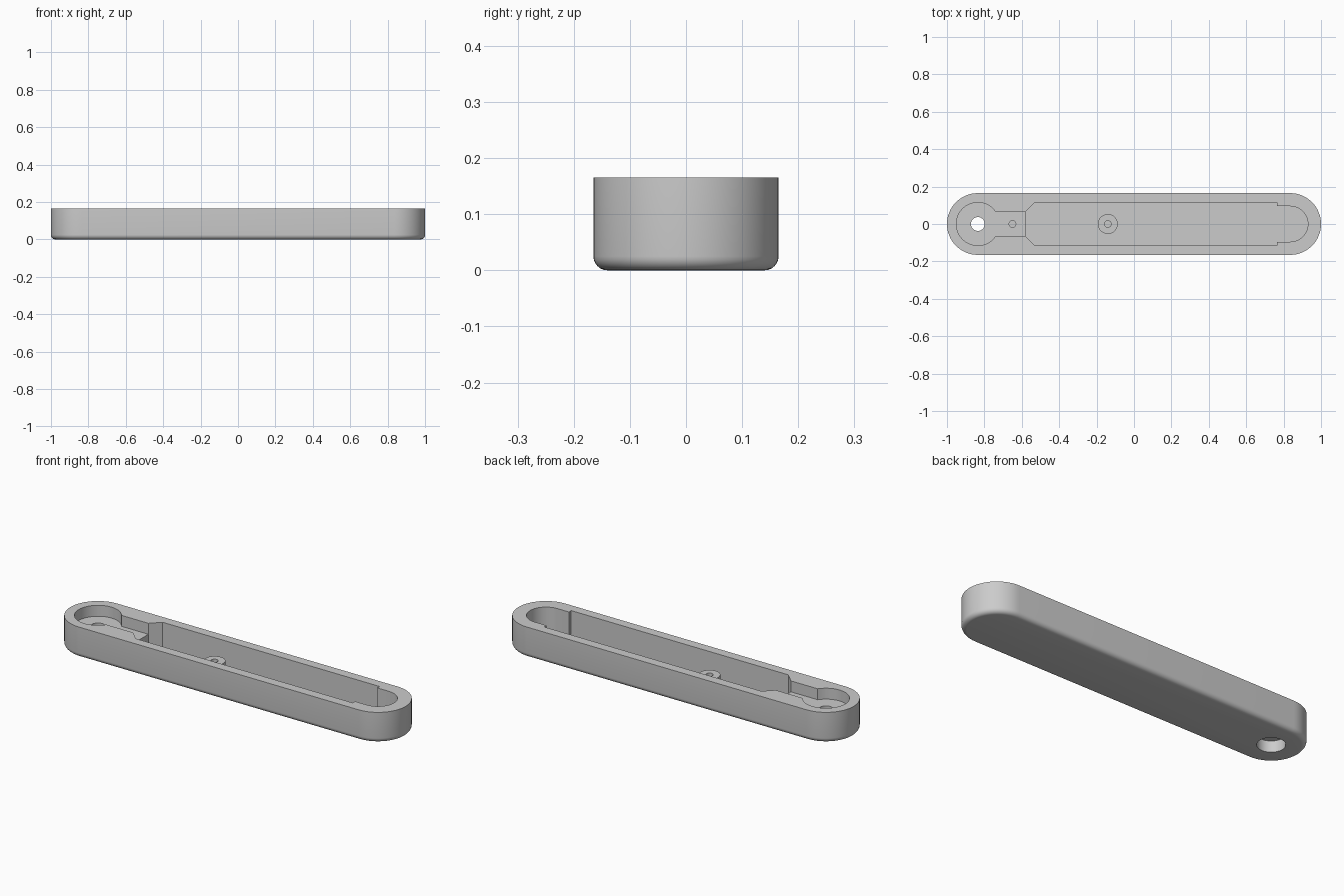
import bpy
import bmesh
from math import pi, cos, sin, asin

H = 0.165          # overall height and end radius
SHELF = 0.106      # raised floor at the hole end
FLOOR = 0.033      # main pocket floor
OVER = 0.25        # cutters poke out above this
HOLE_X, BOSS_X, PIN_X = -0.835, -0.14, -0.65

cube = bpy.data.objects.get("Cube")
if cube:
    bpy.data.objects.remove(cube, do_unlink=True)

grey = bpy.data.materials.new("plain_grey")
grey.use_nodes = True
grey.diffuse_color = (0.6, 0.6, 0.6, 1)
grey.node_tree.nodes["Principled BSDF"].inputs["Base Color"].default_value = (0.6, 0.6, 0.6, 1)


def arc(cx, r, a0, a1, n):
    """Points on an arc centred on the x axis."""
    return [(cx + r * cos(a0 + (a1 - a0) * i / n), r * sin(a0 + (a1 - a0) * i / n))
            for i in range(n + 1)]


def circle(cx, r, n=40):
    return arc(cx, r, 0, 2 * pi, n)[:-1]


def prism(name, outline, z0, z1, bottom_round=0):
    """Extrude a counter-clockwise outline from z0 to z1."""
    bm = bmesh.new()
    base = bm.faces.new([bm.verts.new((x, y, z0)) for x, y in outline])
    top = bmesh.ops.extrude_face_region(bm, geom=[base], use_keep_orig=True)["geom"]
    bmesh.ops.translate(bm, vec=(0, 0, z1 - z0),
                        verts=[g for g in top if isinstance(g, bmesh.types.BMVert)])
    bmesh.ops.recalc_face_normals(bm, faces=bm.faces[:])
    if bottom_round:
        rim = [e for e in bm.edges if all(abs(v.co.z - z0) < 1e-5 for v in e.verts)]
        bmesh.ops.bevel(bm, geom=rim, offset=bottom_round, segments=6,
                        profile=0.5, affect='EDGES')
    mesh = bpy.data.meshes.new(name)
    bm.to_mesh(mesh)
    bm.free()
    mesh.materials.append(grey)
    obj = bpy.data.objects.new(name, mesh)
    bpy.context.collection.objects.link(obj)
    return obj


def combine(target, tool, operation='DIFFERENCE'):
    """Apply a boolean and discard the tool."""
    tool.hide_render = True
    bpy.context.view_layer.objects.active = target
    mod = target.modifiers.new("cut", 'BOOLEAN')
    mod.operation = operation
    mod.solver = 'EXACT'
    mod.object = tool
    bpy.ops.object.modifier_apply(modifier=mod.name)
    bpy.data.objects.remove(tool, do_unlink=True)


# Outer case: a long rounded bar with a softened lower edge
end = 1 - H
case = prism("case", arc(end, H, -pi / 2, pi / 2, 32) + arc(-end, H, pi / 2, 1.5 * pi, 32),
             0, H, bottom_round=0.025)

# Main pocket: flared at one end, stepped in to a rounded nose at the other
side = [(0.765, 0.095), (0.765, 0.115), (-0.53, 0.115), (-0.58, 0.065)]
pocket = arc(0.835, 0.095, -pi / 2, pi / 2, 28) + side + [(x, -y) for x, y in reversed(side)]
combine(case, prism("pocket_cutter", pocket, FLOOR, OVER))

# Shallow keyhole recess: round well and neck opening into the pocket
a = asin(0.065 / 0.115)
keyhole = [(-0.57, -0.065), (-0.57, 0.065)] + arc(HOLE_X, 0.115, a, 2 * pi - a, 44)
combine(case, prism("keyhole_cutter", keyhole, SHELF, OVER))

# Through hole with a wide counterbore underneath, and a small pin hole
combine(case, prism("hole_cutter", circle(HOLE_X, 0.037), -0.1, OVER))
combine(case, prism("counterbore_cutter", circle(HOLE_X, 0.068), -0.1, 0.06))
combine(case, prism("pin_hole_cutter", circle(PIN_X, 0.018, 24), 0.045, OVER))

# Screw boss standing on the pocket floor
boss = prism("screw_boss", circle(BOSS_X, 0.053), FLOOR - 0.01, SHELF)
combine(case, boss, 'UNION')
combine(case, prism("screw_hole_cutter", circle(BOSS_X, 0.018, 24), 0.045, OVER))

# Smooth the curved walls, keep the machined edges crisp
bpy.ops.object.select_all(action='DESELECT')
case.select_set(True)
bpy.context.view_layer.objects.active = case
bpy.ops.object.shade_smooth_by_angle(angle=pi / 6)
